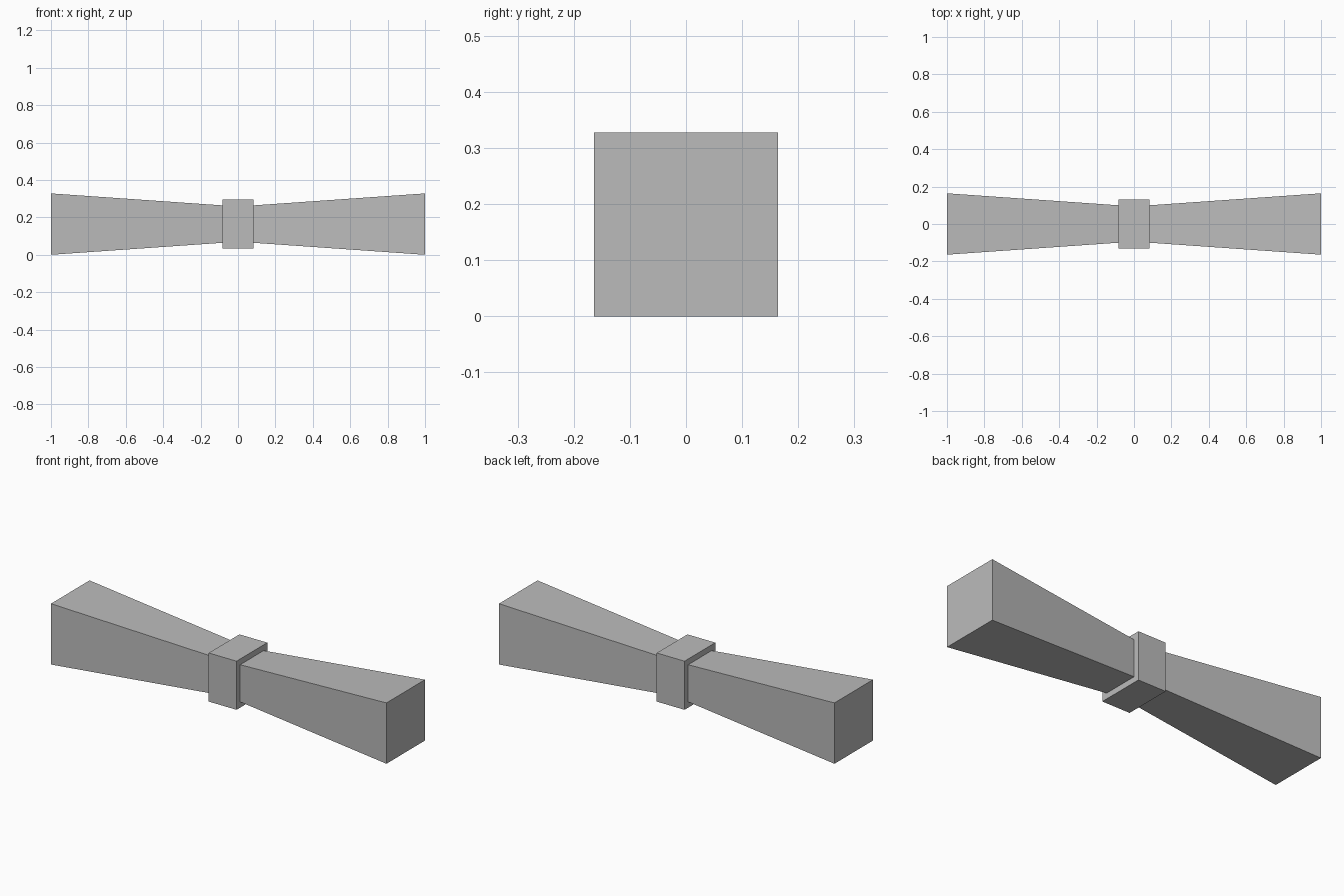
import bpy
import bmesh
from mathutils import Matrix, Vector

if "Cube" in bpy.data.objects:
    bpy.data.objects.remove(bpy.data.objects["Cube"], do_unlink=True)

HALF_END = 0.164     # half width at the flared ends, also the axis height
HALF_NECK = 0.1      # half width where the flare meets the collar
HALF_COLLAR = 0.131  # half width of the collar
COLLAR_X = 0.083     # half length of the collar

grey = bpy.data.materials.new("plain_grey")
grey.use_nodes = True
colour = (0.5, 0.5, 0.5, 1)
grey.diffuse_color = colour
grey.node_tree.nodes["Principled BSDF"].inputs["Base Color"].default_value = colour


def tapered_block(name, x_start, x_end, half_start, half_end):
    """Square block along x whose section changes from one end to the other."""
    bm = bmesh.new()
    bmesh.ops.create_cube(bm, size=2)
    for v in bm.verts:
        x, half = (x_start, half_start) if v.co.x < 0 else (x_end, half_end)
        v.co = Vector((x, v.co.y * half, v.co.z * half))
    bmesh.ops.translate(bm, verts=bm.verts, vec=(0, 0, HALF_END))
    bmesh.ops.recalc_face_normals(bm, faces=bm.faces)
    mesh = bpy.data.meshes.new(name)
    bm.to_mesh(mesh)
    bm.free()
    mesh.materials.append(grey)
    obj = bpy.data.objects.new(name, mesh)
    bpy.context.collection.objects.link(obj)
    return obj


# Central collar
tapered_block("collar", -COLLAR_X, COLLAR_X, HALF_COLLAR, HALF_COLLAR)

# Flared arms on both sides
tapered_block("left_arm", COLLAR_X, 1, HALF_NECK, HALF_END)
tapered_block("right_arm", -1, -COLLAR_X, HALF_END, HALF_NECK)
